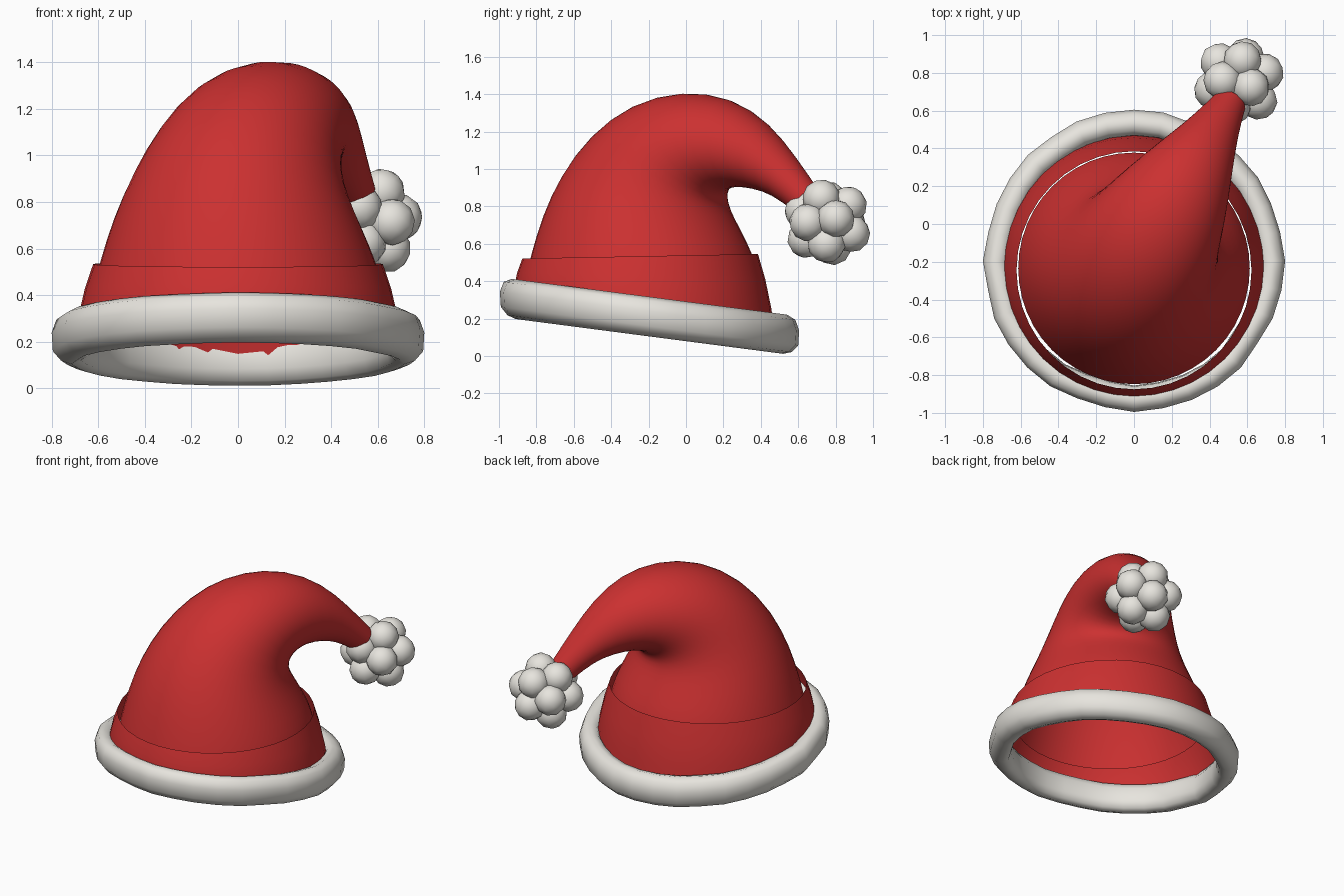
import bpy, bmesh, math, random
from mathutils import Vector, Matrix, Euler

if "Cube" in bpy.data.objects:
    bpy.data.objects.remove(bpy.data.objects["Cube"])

random.seed(4)


def material(name, col):
    m = bpy.data.materials.new(name)
    m.diffuse_color = (*col, 1)
    m.use_nodes = True
    m.node_tree.nodes["Principled BSDF"].inputs["Base Color"].default_value = m.diffuse_color
    return m


RED = material("red_felt", (0.60, 0.03, 0.03))
WHITE = material("white_fur", (0.80, 0.78, 0.73))


def finish(bm, name, mat):
    me = bpy.data.meshes.new(name)
    bm.to_mesh(me)
    bm.free()
    for p in me.polygons:
        p.use_smooth = True
    me.materials.append(mat)
    ob = bpy.data.objects.new(name, me)
    bpy.context.collection.objects.link(ob)
    return ob


def loft(rings, name, mat, closed=False):
    """Skin a list of equal-length point rings."""
    bm = bmesh.new()
    vs = [[bm.verts.new(p) for p in r] for r in rings]
    n = len(vs[0])
    for i in range(len(vs) if closed else len(vs) - 1):
        a, b = vs[i], vs[(i + 1) % len(vs)]
        for j in range(n):
            bm.faces.new((a[j], a[(j + 1) % n], b[(j + 1) % n], b[j]))
    bmesh.ops.recalc_face_normals(bm, faces=bm.faces[:])
    return finish(bm, name, mat)


def angles(n):
    return [2 * math.pi * i / n for i in range(n)]


# Drooping cone: outer (u, z), inner (u, z) and half width of each ring in the bend plane
U = Vector((0.5, 0.866, 0))
V = Vector((0.866, -0.5, 0))
BASE = Vector((0, -0.235, 0))
sections = [
    (-.62, .45, .62, .46, .62), (-.60, .54, .60, .54, .60), (-.54, .75, .53, .67, .54),
    (-.435, .98, .48, .755, .47), (-.26, 1.20, .455, .81, .41), (-.02, 1.36, .46, .855, .365),
    (.25, 1.42, .50, .89, .32), (.52, 1.39, .58, .905, .26), (.75, 1.26, .69, .895, .19),
    (.92, 1.08, .82, .86, .13), (1.07, .90, .95, .77, .09)]
rings = []
for ou, oz, iu, iz, w in sections:
    outer = BASE + U * ou + Vector((0, 0, oz))
    inner = BASE + U * iu + Vector((0, 0, iz))
    mid, half = (outer + inner) / 2, (inner - outer) / 2
    rings.append([mid + half * math.cos(t) + V * w * math.sin(t) for t in angles(24)])
cone = loft(rings, "drooping_cone", RED)
cone.modifiers.new("smooth", 'SUBSURF').levels = 1
cone.modifiers["smooth"].render_levels = 1


# Plane of the tilted brim
def brim_z(y):
    return 0.21 - 0.13 * (y + 0.2)


# Lower band, from the tilted brim up to a nearly level rim
band = []
for f in (0, 0.35, 0.7, 1):
    ring = []
    for t in angles(40):
        c, s = math.cos(t), math.sin(t)
        lo = Vector((0.70 * c, -0.225 + 0.70 * s, 0))
        lo.z = brim_z(lo.y) - 0.03
        hi = Vector((0.622 * c, -0.245 + 0.63 * s, 0.533 + 0.012 * s))
        p = lo.lerp(hi, f)
        bulge = 0.015 * math.sin(math.pi * f)
        ring.append(p + Vector((c, s, 0)) * bulge)
    band.append(ring)
loft(band, "lower_band", RED)

# Fur brim: rounded section swept round, slightly lumpy
section = [(.055, -.105), (.10, -.09), (.135, -.05), (.14, .03), (.12, .085), (.075, .107),
           (.03, .09), (.005, .05), (0, -.04), (.015, -.09)]
brim = []
for i, t in enumerate(angles(32)):
    c, s = math.cos(t), math.sin(t)
    lump = 0.0 if i % 8 == 0 else random.uniform(-0.016, 0.002)
    ring = []
    for r, h in section:
        R = 0.66 + r + lump
        y = -0.195 + R * s
        ring.append(Vector((R * c, y, brim_z(y) + h)))
    brim.append(ring)
loft(brim, "fur_brim", WHITE, closed=True)

# Pompom: balls on the corners of an icosahedron
seed = bmesh.new()
bmesh.ops.create_icosphere(seed, subdivisions=1, radius=0.145)
turn = Euler((0.4, 0.3, 0.5)).to_matrix()
spots = [turn @ v.co for v in seed.verts]
seed.free()
bm = bmesh.new()
for d in spots:
    rot = Euler([random.uniform(0, 3) for _ in range(3)]).to_matrix().to_4x4()
    place = Matrix.Translation(Vector((0.555, 0.755, 0.715)) + d) @ rot
    bmesh.ops.create_icosphere(bm, subdivisions=2, radius=0.102, matrix=place)
finish(bm, "pompom", WHITE)
